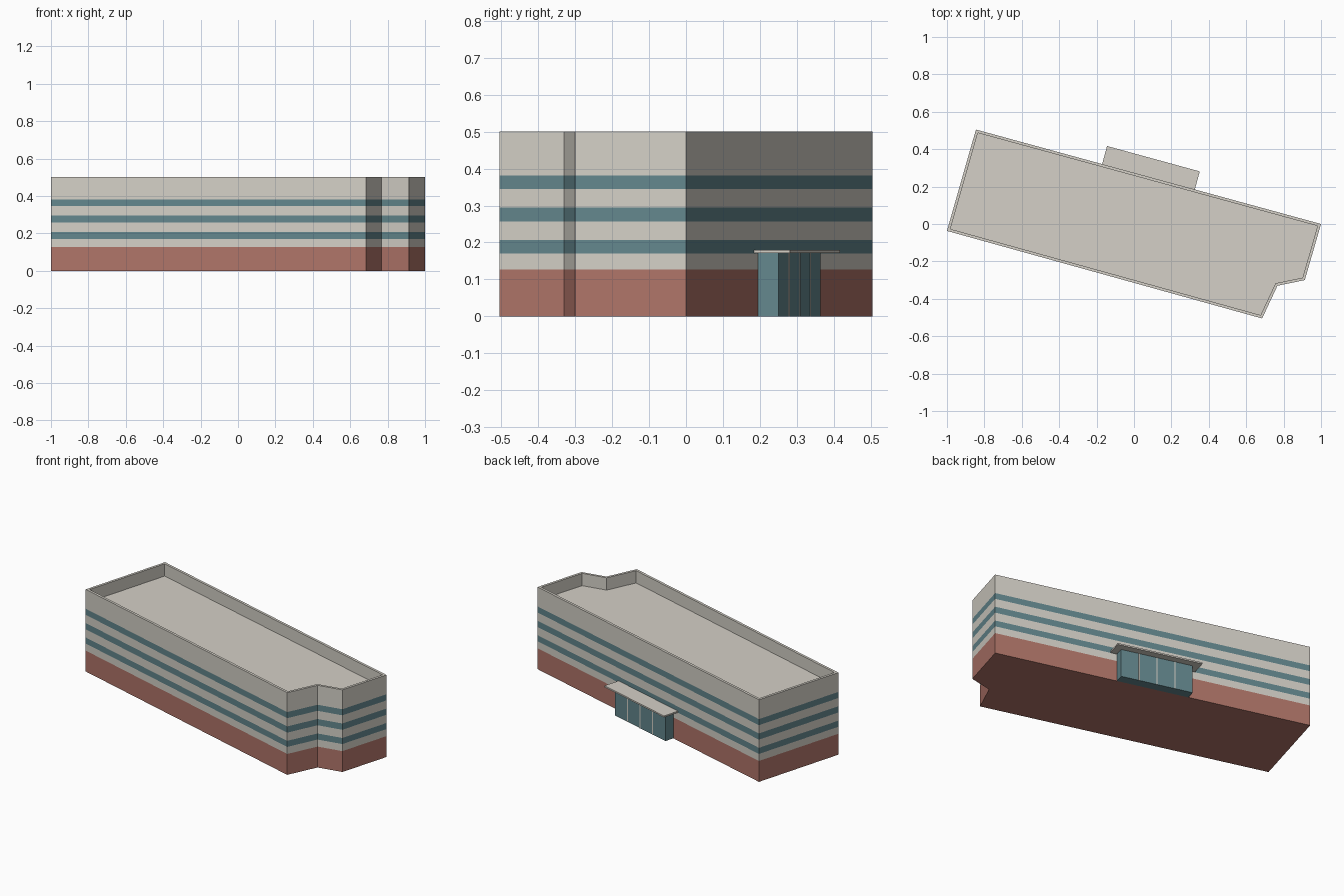
import bpy, bmesh, math
from mathutils import Vector, Matrix

if "Cube" in bpy.data.objects:
    bpy.data.objects.remove(bpy.data.objects["Cube"])


def material(name, rgb):
    m = bpy.data.materials.new(name)
    m.diffuse_color = (*rgb, 1)
    m.use_nodes = True
    m.node_tree.nodes["Principled BSDF"].inputs["Base Color"].default_value = m.diffuse_color
    return m


CREAM = material("cream", (0.66, 0.63, 0.57))
BRICK = material("brick", (0.43, 0.175, 0.14))
GLASS = material("glass", (0.125, 0.24, 0.265))

# Footprint, counter-clockwise from the left corner
plan = [Vector(p) for p in [(-1, -0.037), (0.685, -0.505), (0.767, -0.33),
                            (0.913, -0.30), (1, 0), (-0.845, 0.505)]]


def inset(pts, d):
    out = []
    for i, p in enumerate(pts):
        a = (p - pts[i - 1]).normalized()
        b = (pts[(i + 1) % len(pts)] - p).normalized()
        na, nb = Vector((-a.y, a.x)), Vector((-b.y, b.x))
        out.append(p + (na + nb) * d / (1 + na.dot(nb)))
    return out


# Building shell: striped walls, parapet rim and sunken roof
C, B, G = 0, 1, 2
inner = inset(plan, 0.015)
levels = [(plan, 0, B), (plan, 0.127, B), (plan, 0.17, C), (plan, 0.207, G),
          (plan, 0.257, C), (plan, 0.295, G), (plan, 0.345, C),
          (plan, 0.382, G), (plan, 0.5, C), (inner, 0.5, C), (inner, 0.425, C)]
bm = bmesh.new()
prev = None
for pts, z, mat in levels:
    ring = [bm.verts.new((p.x, p.y, z)) for p in pts]
    if prev is None:
        bm.faces.new(ring[::-1]).material_index = B
    else:
        for i in range(len(ring)):
            j = (i + 1) % len(ring)
            f = bm.faces.new((prev[i], prev[j], ring[j], ring[i]))
            f.material_index = mat
    prev = ring
bm.faces.new(prev).material_index = C
me = bpy.data.meshes.new("building_shell")
bm.to_mesh(me)
bm.free()
for m in (CREAM, BRICK, GLASS):
    me.materials.append(m)
bpy.context.collection.objects.link(bpy.data.objects.new("building_shell", me))

# Entrance frame: origin mid back wall, local x along wall, local y outward
mid = (plan[4] + plan[5]) / 2
along = plan[4] - plan[5]
frame = (Matrix.Translation((mid.x, mid.y, 0))
         @ Matrix.Rotation(math.atan2(along.y, along.x), 4, 'Z'))


def box(name, lo, hi, mat):
    lo, hi = Vector(lo), Vector(hi)
    bm = bmesh.new()
    bmesh.ops.create_cube(bm, size=1, matrix=frame @ Matrix.Translation((lo + hi) / 2)
                          @ Matrix.Diagonal((*(hi - lo), 1)))
    me = bpy.data.meshes.new(name)
    bm.to_mesh(me)
    bm.free()
    me.materials.append(mat)
    bpy.context.collection.objects.link(bpy.data.objects.new(name, me))


box("entrance_glass", (-0.217, -0.005, 0), (0.217, 0.057, 0.171), GLASS)
box("entrance_canopy", (-0.257, -0.005, 0.171), (0.257, 0.1, 0.18), CREAM)

# Mullions between the four glass panels
for k in (-1, 0, 1):
    x = k * 0.1085
    box("mullion", (x - 0.003, 0.05, 0), (x + 0.003, 0.059, 0.171), CREAM)
